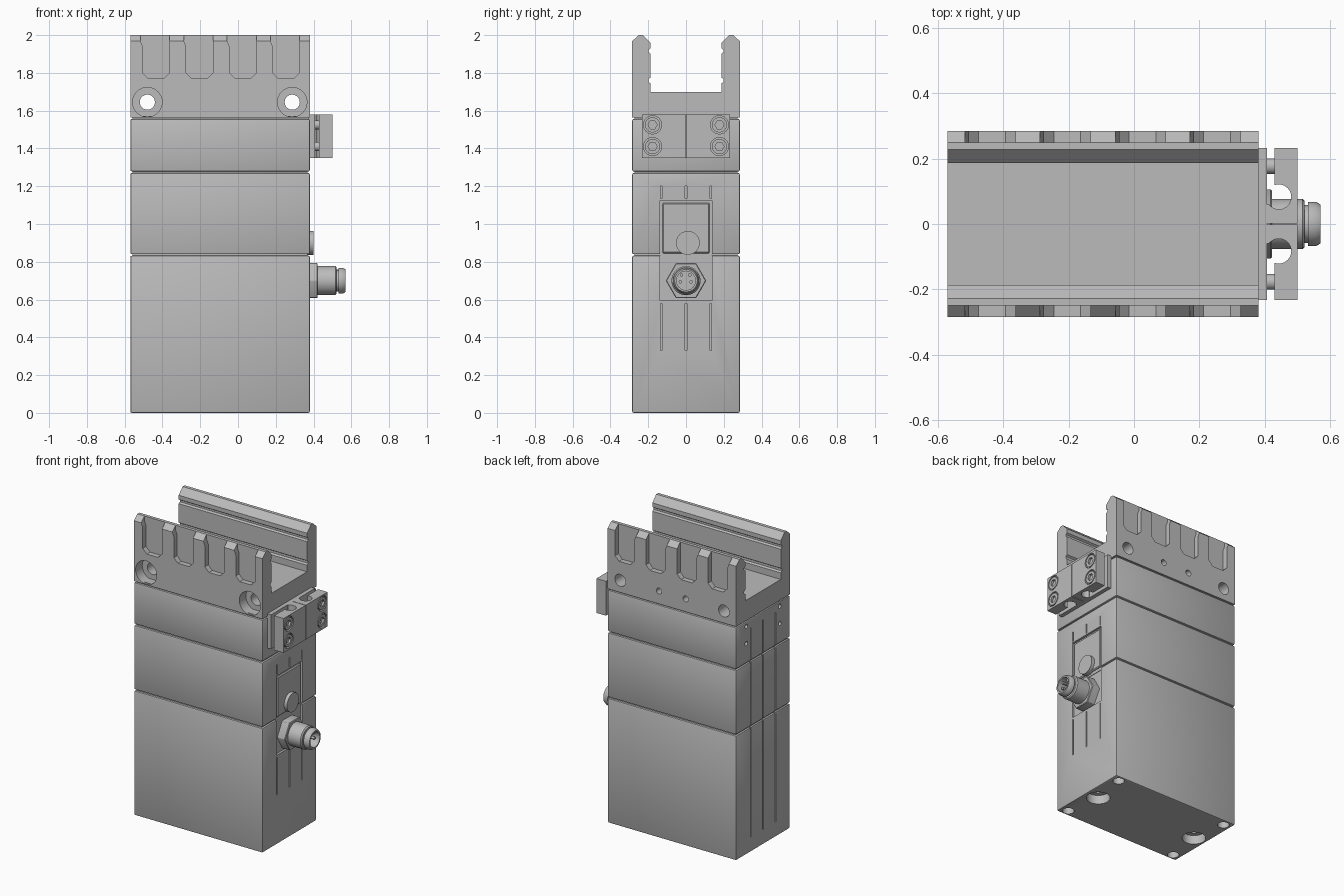
import bpy, bmesh, math
from mathutils import Vector

old = bpy.data.objects.get("Cube")
if old:
    bpy.data.objects.remove(old, do_unlink=True)

grey = bpy.data.materials.new("machined grey")
grey.use_nodes = True
COLOUR = (0.5, 0.5, 0.5, 1)
grey.diffuse_color = COLOUR
grey.node_tree.nodes["Principled BSDF"].inputs["Base Color"].default_value = COLOUR

X0, X1, Y = -0.57, 0.38, 0.285      # main housing extents
BOLT_X = (-0.48, 0.287)
SCREW_Y, SCREW_Z = 0.177, (1.41, 1.525)


def prism(name, pts, axis, a, b):
    """Extrude a 2D outline from a to b along an axis (0=x, 1=y, 2=z)."""
    def place(p, d):
        v = list(p)
        v.insert(axis, d)
        return Vector(v)
    bm = bmesh.new()
    lo = [bm.verts.new(place(p, a)) for p in pts]
    hi = [bm.verts.new(place(p, b)) for p in pts]
    bm.faces.new(lo)
    bm.faces.new(hi)
    for i in range(len(pts)):
        j = (i + 1) % len(pts)
        bm.faces.new((lo[i], lo[j], hi[j], hi[i]))
    bmesh.ops.recalc_face_normals(bm, faces=bm.faces)
    me = bpy.data.meshes.new(name)
    bm.to_mesh(me)
    bm.free()
    me.materials.append(grey)
    ob = bpy.data.objects.new(name, me)
    bpy.context.collection.objects.link(ob)
    return ob


def box(name, x, y, z):
    return prism(name, [(x[0], y[0]), (x[1], y[0]), (x[1], y[1]), (x[0], y[1])], 2, *z)


def cyl(name, centre, r, axis, a, b, n=32):
    ring = [(centre[0] + r * math.cos(math.tau * i / n),
             centre[1] + r * math.sin(math.tau * i / n)) for i in range(n)]
    return prism(name, ring, axis, a, b)


def apply(ob, mod):
    bpy.context.view_layer.objects.active = ob
    bpy.ops.object.modifier_apply(modifier=mod.name)


def cut(ob, *cutters):
    for c in cutters:
        m = ob.modifiers.new("cut", 'BOOLEAN')
        m.operation, m.solver, m.object = 'DIFFERENCE', 'EXACT', c
        apply(ob, m)
        bpy.data.objects.remove(c, do_unlink=True)


def bevel(ob, width, segments=1):
    m = ob.modifiers.new("bevel", 'BEVEL')
    m.width, m.segments, m.limit_method = width, segments, 'ANGLE'
    apply(ob, m)
    return ob


def turned(name, profile, centre, n=40):
    """Lathe a list of (x, radius) points around an x-directed axis."""
    bm = bmesh.new()
    vs = [bm.verts.new((x, 0, r)) for x, r in profile]
    es = [bm.edges.new(p) for p in zip(vs, vs[1:])]
    bmesh.ops.spin(bm, geom=vs + es, cent=(0, 0, 0), axis=(1, 0, 0),
                   angle=math.tau, steps=n, use_duplicate=False)
    bmesh.ops.remove_doubles(bm, verts=bm.verts, dist=0.0005)
    bmesh.ops.recalc_face_normals(bm, faces=bm.faces)
    me = bpy.data.meshes.new(name)
    bm.to_mesh(me)
    bm.free()
    me.materials.append(grey)
    ob = bpy.data.objects.new(name, me)
    ob.location = centre
    bpy.context.collection.objects.link(ob)
    return ob


# Stacked housing blocks with shadow gaps between them
def block(name, z0, z1):
    return bevel(box(name, (X0, X1), (-Y, Y), (z0, z1)), 0.008, 2)


base = block("base_housing", 0, 0.832)
middle = block("middle_housing", 0.84, 1.27)
upper = block("upper_housing", 1.278, 1.556)
for z in (0.836, 1.274, 1.56):
    box("joint_core", (X0 + 0.012, X1 - 0.012), (-Y + 0.012, Y - 0.012), (z - 0.012, z + 0.012))

# Recess for the cover and connector, and slim cable grooves on both ends
for ob, zr, zl, zx in ((base, (0.595, 0.9), (0.1, 0.9), (0.33, 0.58)),
                       (middle, (0.8, 1.125), (0.8, 1.3), (1.135, 1.2)),
                       (upper, None, (1.2, 1.5), None)):
    for y in (-0.13, 0, 0.13):
        cut(ob, box("c", (X0 - 0.1, X0 + 0.012), (y - 0.005, y + 0.005), zl))
        if zx:
            cut(ob, box("c", (X1 - 0.012, X1 + 0.1), (y - 0.004, y + 0.004), zx))
    if zr:
        cut(ob, box("c", (X1 - 0.015, X1 + 0.1), (-0.137, 0.137), zr))

# Threaded holes on the back end
for y in (-SCREW_Y, SCREW_Y):
    for z in SCREW_Z:
        cut(upper, cyl("c", (y, z), 0.014, 0, X0 - 0.1, X0 + 0.06, 16))

# Mounting holes underneath
for x in BOLT_X:
    cut(base, cyl("c", (x, 0), 0.073, 2, -0.1, 0.06), cyl("c", (x, 0), 0.04, 2, 0.05, 0.2))
for x in (-0.515, 0.325):
    for y in (-0.24, 0.24):
        cut(base, cyl("c", (x, y), 0.036, 2, -0.1, 0.05, 24))

# U-shaped rail carrier on top
half = [(Y, 1.564), (Y, 1.968), (0.25, 2.0), (0.228, 2.0), (0.187, 1.958),
        (0.187, 1.93), (0.199, 1.922), (0.199, 1.91), (0.187, 1.902),
        (0.187, 1.775), (0.199, 1.767), (0.199, 1.752), (0.187, 1.744), (0.187, 1.70)]
carrier = prism("rail_carrier", half + [(-y, z) for y, z in reversed(half)], 0, X0, X1)
for x in (-0.44, -0.21, 0.02, 0.248):
    w, r = 0.077, 0.03
    slot = [(x - w, 2.1), (x - w, 1.97), (x - w + 0.012, 1.94), (x - w + 0.012, 1.77 + r),
            (x - w + 0.012 + r, 1.77), (x + w - r, 1.77), (x + w, 1.77 + r), (x + w, 2.1)]
    for s in (-1, 1):
        cut(carrier, prism("c", slot, 1, *sorted((s * 0.25, s * 0.4))))
for x in BOLT_X:
    cut(carrier, cyl("c", (x, 1.645), 0.078, 1, -0.4, -Y + 0.07),
        cyl("c", (x, 1.645), 0.04, 1, -0.4, 0.4))
for x in (-0.197, 0.0):
    cut(carrier, cyl("c", (x, 1.65), 0.02, 1, 0.2, 0.4, 20))

# Cover plate and round plug
bevel(box("cover_plate", (X1 - 0.03, X1 - 0.002), (-0.125, 0.125), (0.845, 1.112)), 0.006)
cyl("round_plug", (0.01, 0.9), 0.063, 0, X1 - 0.02, X1 + 0.02)

# Cable clamp: backing plate, split bar and screws
CZ = (1.35, 1.58)
box("clamp_plate", (X1 - 0.01, 0.407), (-0.232, 0.232), CZ)
for s in (-1, 1):
    web = [(0.407, 0.002), (0.5, 0.002), (0.5, 0.232), (0.43, 0.232), (0.43, 0.06), (0.407, 0.06)]
    bar = prism("clamp_bar", [(x, s * y) for x, y in web], 2, *CZ)
    cut(bar, cyl("c", (0.443, s * 0.083), 0.038, 2, 1.2, 1.7))
    for z in SCREW_Z:
        c = (s * SCREW_Y, z)
        cut(bar, cyl("c", c, 0.048, 0, 0.485, 0.6))
        cyl("clamp_screw_shank", c, 0.024, 0, 0.39, 0.45, 24)
        head = cyl("clamp_screw_head", c, 0.04, 0, 0.47, 0.499)
        cut(head, cyl("c", c, 0.024, 0, 0.482, 0.6, 6))

# Round connector with hexagon nut, hollow barrel and pins
CONN_Z = 0.70
bevel(cyl("connector_nut", (0, CONN_Z), 0.107, 0, X1 - 0.02, 0.422, 6), 0.004)
turned("connector_barrel",
       [(0.4, 0), (0.4, 0.077), (0.515, 0.077), (0.522, 0.07), (0.522, 0.058), (0.532, 0.058),
        (0.532, 0.068), (0.555, 0.068), (0.57, 0.06), (0.57, 0.05), (0.49, 0.05), (0.49, 0)],
       (0, 0, CONN_Z))
for y, z in ((-0.024, 0.03), (0.02, 0.03), (-0.03, -0.006), (0.027, -0.006)):
    cyl("connector_pin", (y, CONN_Z + z), 0.009, 0, 0.48, 0.55, 12)

# Smooth the round faces, keep machined edges crisp
bpy.ops.object.select_all(action='DESELECT')
for ob in bpy.context.scene.objects:
    if ob.type == 'MESH' and grey.name in ob.data.materials:
        ob.select_set(True)
        bpy.context.view_layer.objects.active = ob
bpy.ops.object.shade_smooth_by_angle(angle=math.radians(30))
